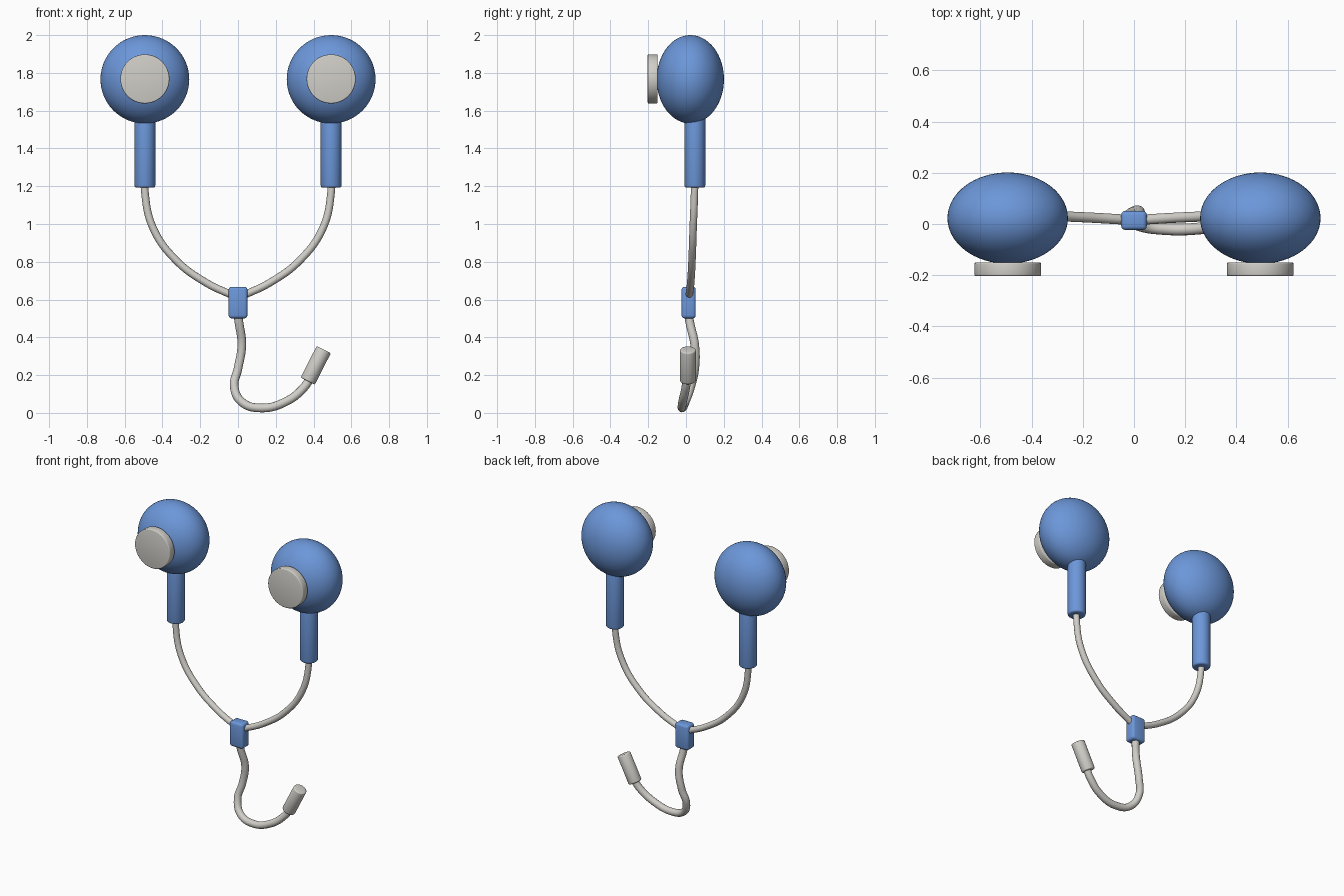
import bpy
import math
from mathutils import Vector

if "Cube" in bpy.data.objects:
    bpy.data.objects.remove(bpy.data.objects["Cube"], do_unlink=True)


def make_material(name, rgb):
    mat = bpy.data.materials.new(name)
    mat.use_nodes = True
    mat.diffuse_color = (*rgb, 1)
    mat.node_tree.nodes["Principled BSDF"].inputs["Base Color"].default_value = (*rgb, 1)
    return mat


BLUE = make_material("blue plastic", (0.15, 0.31, 0.70))
GREY = make_material("warm light grey", (0.64, 0.62, 0.58))


def finish(obj, name, mat, bevel=0):
    """Name, colour, optionally round the rims, and smooth the object."""
    obj.name = name
    obj.data.materials.append(mat)
    if bevel:
        mod = obj.modifiers.new("rounded rim", "BEVEL")
        mod.width = bevel
        mod.segments = 3
        mod.limit_method = "ANGLE"
        mod.angle_limit = math.radians(40)
    bpy.ops.object.select_all(action="DESELECT")
    obj.select_set(True)
    bpy.context.view_layer.objects.active = obj
    bpy.ops.object.convert(target="MESH")
    bpy.ops.object.shade_smooth_by_angle(angle=math.radians(40))


def rod(name, start, end, radius, mat, bevel):
    """Cylinder between two points."""
    start, end = Vector(start), Vector(end)
    axis = end - start
    bpy.ops.mesh.primitive_cylinder_add(
        vertices=48, radius=radius, depth=axis.length, location=(start + end) / 2,
        rotation=axis.to_track_quat("Z", "Y").to_euler())
    finish(bpy.context.object, name, mat, bevel)


def cable(name, points, radius):
    """Round cord following a smooth path."""
    curve = bpy.data.curves.new(name, "CURVE")
    curve.dimensions = "3D"
    curve.bevel_depth = radius
    curve.bevel_resolution = 5
    curve.resolution_u = 14
    curve.use_fill_caps = True
    spline = curve.splines.new("BEZIER")
    spline.bezier_points.add(len(points) - 1)
    for knot, co in zip(spline.bezier_points, points):
        knot.co = co
        knot.handle_left_type = knot.handle_right_type = "AUTO"
    obj = bpy.data.objects.new(name, curve)
    bpy.context.collection.objects.link(obj)
    finish(obj, name, GREY)


# Earpieces, mirrored left and right
for side, s in (("left", 1), ("right", -1)):
    x = s * 0.493
    bpy.ops.mesh.primitive_uv_sphere_add(segments=64, ring_count=32, location=(x, 0.023, 1.766))
    shell = bpy.context.object
    shell.scale = (0.235, 0.178, 0.234)
    finish(shell, side + "_earbud_shell", BLUE)

    rod(side + "_speaker_disc", (x, -0.15, 1.768), (x, -0.203, 1.768), 0.13, GREY, 0.006)
    rod(side + "_stem", (x, 0.047, 1.62), (x, 0.047, 1.192), 0.055, BLUE, 0.012)
    cable(side + "_cable", [
        (x, 0.047, 1.3), (x, 0.045, 1.17), (s * 0.45, 0.038, 0.98),
        (s * 0.33, 0.032, 0.81), (s * 0.17, 0.025, 0.69),
        (s * 0.05, 0.018, 0.632), (0, 0.015, 0.612)], 0.02)

# Junction where the two cables meet
bpy.ops.mesh.primitive_cube_add(size=1, location=(0, 0.014, 0.584))
junction = bpy.context.object
junction.scale = (0.1, 0.075, 0.167)
bpy.ops.object.transform_apply(location=False, rotation=False, scale=True)
finish(junction, "cable_junction", BLUE, 0.016)

# Hooked lower cable and its plug
cable("lower_cable", [
    (-0.005, 0.01, 0.55), (0.005, 0.02, 0.48), (0.02, 0.046, 0.36),
    (0, 0.046, 0.235), (-0.02, 0.025, 0.14), (0.022, -0.005, 0.056),
    (0.125, -0.02, 0.026), (0.25, -0.018, 0.058), (0.345, -0.002, 0.13),
    (0.395, 0.01, 0.205)], 0.023)
rod("plug", (0.369, 0.01, 0.168), (0.454, 0.01, 0.335), 0.042, GREY, 0.007)
